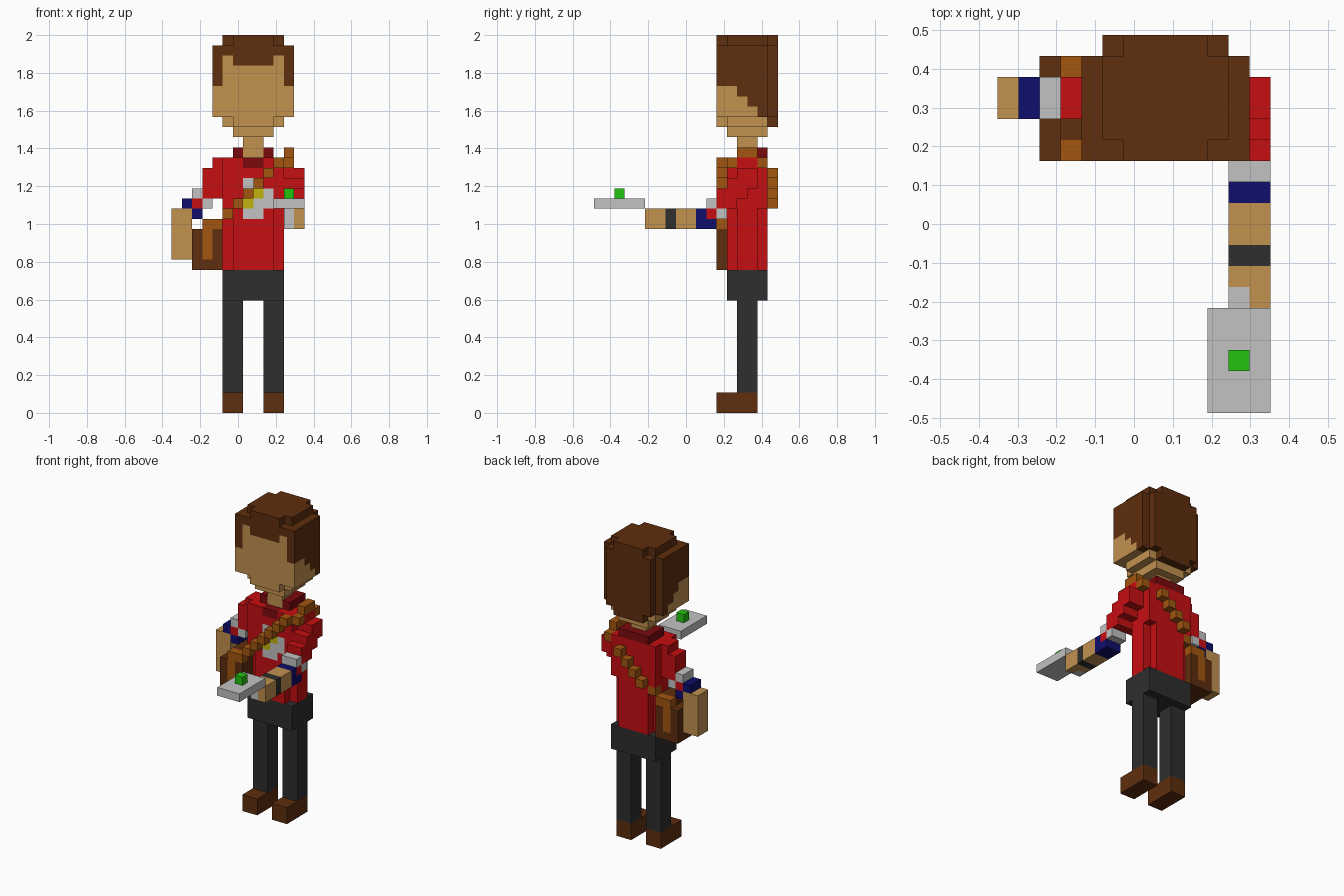
import bpy, bmesh
from math import radians
from mathutils import Vector

cube = bpy.data.objects.get("Cube")
if cube:
    bpy.data.objects.remove(cube, do_unlink=True)

UNIT = 2 / 37                                   # edge of one block
ORIGIN = Vector((-6.5, -9, 0))

PALETTE = {                                     # sRGB bytes as hex
    "shirt_red": "C60E12", "collar_red": "7C0A0E", "skin": "C2914F",
    "dark_brown": "5E2E0E", "strap_tan": "A2560F", "navy": "0E0E6C",
    "light_grey": "C2C2C2", "charcoal": "2E2E2E", "green": "22C410",
    "yellow": "C2B40E",
}


def linear(byte):
    c = byte / 255
    return c / 12.92 if c < 0.04 else ((c + 0.055) / 1.055) ** 2.4


materials = {}
for name, code in PALETTE.items():
    colour = [linear(b) for b in bytes.fromhex(code)] + [1]
    mat = bpy.data.materials.new(name)
    mat.use_nodes = True
    mat.diffuse_color = colour
    mat.node_tree.nodes["Principled BSDF"].inputs["Base Color"].default_value = colour
    materials[name] = mat

blocks = {}                                     # cell -> (part, colour)


def fill(part, colour, x, y, z):
    """Fill a box of cells; each axis is a half-open (start, end) pair or one cell."""
    spans = [range(*s) if isinstance(s, tuple) else (s,) for s in (x, y, z)]
    for i in spans[0]:
        for j in spans[1]:
            for k in spans[2]:
                blocks[i, j, k] = (part, colour)


# Legs, shoes and hips
for side, x in (("right", (5, 7)), ("left", (9, 11))):
    fill(side + "_shoe", "dark_brown", x, (12, 16), (0, 2))
    fill(side + "_leg", "charcoal", x, (14, 16), (2, 11))
fill("hips", "charcoal", (5, 11), (13, 17), (11, 14))

# Shirt body with stepped corners, wide shoulders and collar
fill("shirt", "shirt_red", (5, 11), (14, 16), (14, 25))
fill("shirt", "shirt_red", (6, 10), (13, 17), (14, 25))
fill("shirt", "shirt_red", (5, 11), (13, 17), (20, 25))
fill("shirt", "shirt_red", (4, 12), (14, 16), 24)
fill("collar", "collar_red", (6, 10), (14, 17), 25)
fill("collar", "collar_red", (7, 9), 13, 24)
fill("neck", "skin", (7, 9), (14, 16), (25, 27))
fill("neck", "skin", (7, 9), 13, 25)
del blocks[7, 13, 25], blocks[8, 13, 25]

# Painted chest emblem
for x, z in ((7, 22), (9, 21), ((8, 10), 20), ((7, 9), 19)):
    fill("shirt", "light_grey", x, 13, z)
for x, z in ((8, 21), (7, 20)):
    fill("shirt", "yellow", x, 13, z)

# Right arm hanging at the side, with a banded cuff
fill("right_sleeve", "shirt_red", (3, 5), (14, 16), (21, 24))
for colour, cells in {
    "light_grey": ((2, 21), (3, 20)),
    "shirt_red": ((2, 20),),
    "navy": ((1, 20), (2, 19)),
}.items():
    for x, z in cells:
        fill("right_cuff", colour, x, (14, 16), z)
fill("right_hand", "skin", (0, 2), (14, 16), (15, 20))

# Left arm reaching forward, stepping down from the shoulder
arm = (11, 13)
for z, y in ((23, (14, 16)), (22, (13, 16)), (21, (12, 15)), (20, (12, 14))):
    fill("left_sleeve", "shirt_red", arm, y, z)
fill("left_forearm", "skin", arm, (5, 10), (18, 20))
fill("left_forearm", "light_grey", 11, 5, (18, 20))
fill("wristband", "charcoal", arm, 7, (18, 20))
fill("left_cuff", "navy", arm, (10, 12), (18, 20))
fill("left_cuff", "shirt_red", arm, 11, 19)
fill("left_cuff", "light_grey", arm, 11, 20)
fill("left_cuff", "light_grey", arm, 12, 19)

# Flat tablet with a glowing block
fill("tablet", "light_grey", (10, 13), (0, 5), 20)
fill("tablet_light", "green", 11, 2, 21)

# Satchel with two buckle straps
fill("satchel", "dark_brown", (2, 5), (12, 17), (14, 18))
fill("satchel", "dark_brown", (3, 5), (12, 17), 18)
for y in (12, 16):
    fill("satchel", "strap_tan", 3, y, (15, 19))
    fill("satchel", "strap_tan", 4, y, 18)

# Diagonal shoulder strap, front and back
for z in range(20, 25):
    fill("strap", "strap_tan", z - 14, 12, z)
    if z < 24:
        fill("strap", "strap_tan", z - 14, 17, z)
for y in (12, 13, 16):
    fill("strap", "strap_tan", 5, y, 19)
for y in (13, 16):
    fill("strap", "strap_tan", 11, y, 24)
fill("strap", "strap_tan", 11, (14, 16), 25)

# Head: stacked layers, wide in the middle and stepped at top and chin
fill("head", "skin", (6, 10), (13, 17), 27)
for z in (28, 36):
    fill("head", "skin", (5, 11), (13, 17), z)
    fill("head", "skin", (6, 10), (12, 18), z)
fill("head", "skin", (4, 12), (12, 17), (29, 36))
fill("head", "skin", (5, 11), (12, 18), (29, 36))


def is_hair(x, y, z):
    if z == 36 or (y == 17 and z > 27):
        return True
    if x in (4, 11):                            # sides slope down to the nape
        return z >= min(32, 45 - y)
    return z >= (34 if 6 <= x < 10 else 35)     # fringe


for cell, (part, colour) in list(blocks.items()):
    if part == "head" and is_hair(*cell):
        blocks[cell] = ("hair", "dark_brown")

# Outer faces of each part become one mesh, merged into large flat faces
AXES = [Vector(v) for v in ((1, 0, 0), (0, 1, 0), (0, 0, 1))]


def build(part):
    cells = {c: col for c, (p, col) in blocks.items() if p == part}
    colours = sorted(set(cells.values()))
    bm = bmesh.new()
    corners = {}
    for cell, colour in cells.items():
        centre = Vector(cell) + Vector((0.5, 0.5, 0.5))
        for a in range(3):
            for sign in (1, -1):
                n = AXES[a] * sign
                if tuple(int(c + d) for c, d in zip(cell, n)) in blocks:
                    continue
                u, v = AXES[(a + 1) % 3] / 2, AXES[(a + 2) % 3] * sign / 2
                loop = []
                for offset in (-u - v, u - v, u + v, v - u):
                    p = centre + n / 2 + offset
                    key = tuple(round(c) for c in p)
                    if key not in corners:
                        corners[key] = bm.verts.new((p + ORIGIN) * UNIT)
                    loop.append(corners[key])
                face = bm.faces.new(loop)
                face.material_index = colours.index(colour)
    bmesh.ops.dissolve_limit(bm, angle_limit=radians(1), verts=bm.verts[:],
                             edges=bm.edges[:], delimit={"MATERIAL"})
    mesh = bpy.data.meshes.new(part)
    bm.to_mesh(mesh)
    bm.free()
    for colour in colours:
        mesh.materials.append(materials[colour])
    bpy.context.collection.objects.link(bpy.data.objects.new(part, mesh))


for part in sorted({p for p, _ in blocks.values()}):
    build(part)
